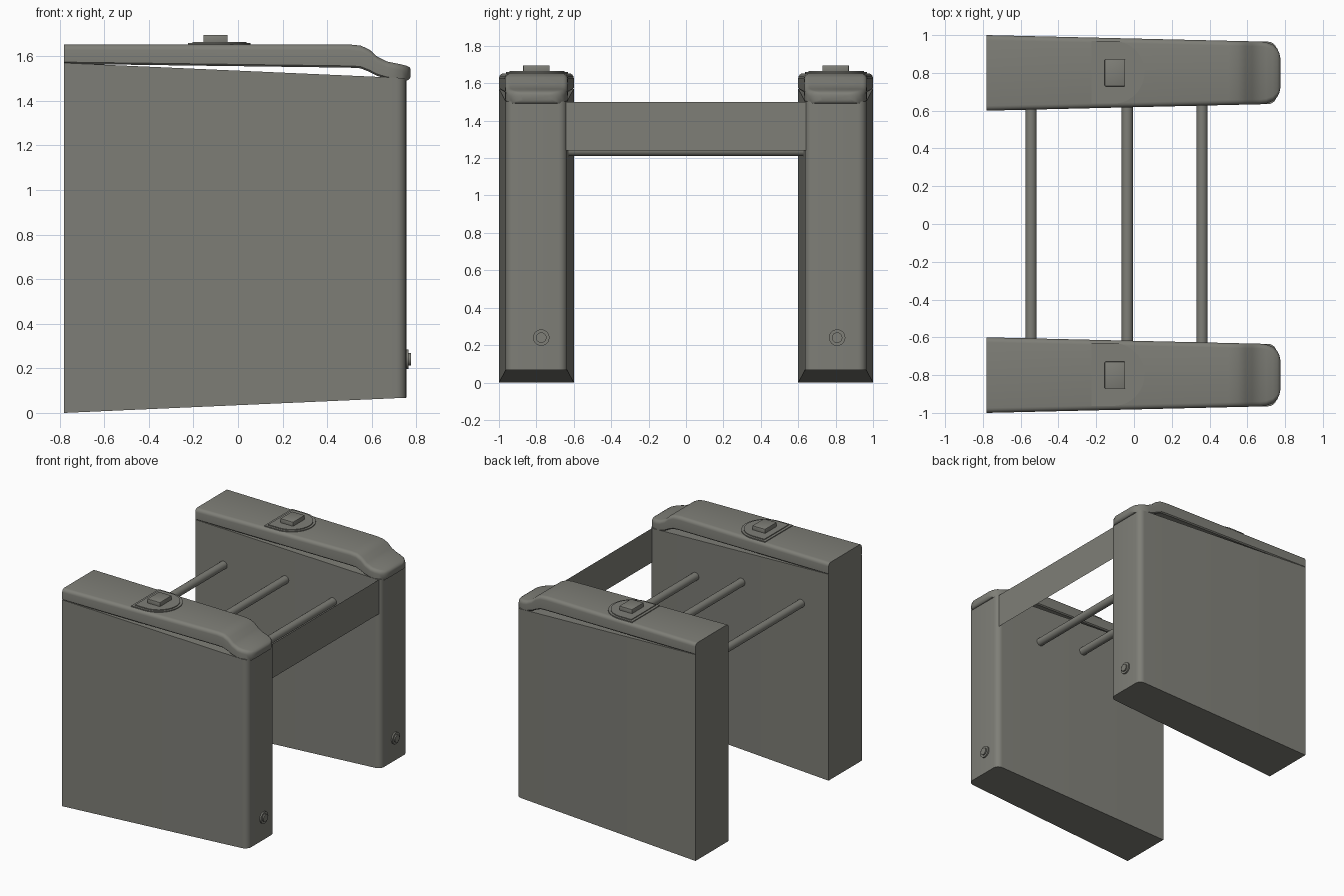
import bpy, bmesh, math
from mathutils import Matrix

if "Cube" in bpy.data.objects:
    bpy.data.objects.remove(bpy.data.objects["Cube"])

grey = bpy.data.materials.new("warm_grey")
grey.diffuse_color = (0.21, 0.21, 0.185, 1)
grey.use_nodes = True
grey.node_tree.nodes["Principled BSDF"].inputs["Base Color"].default_value = grey.diffuse_color


def finish(name, bm, angle=35, recalc=True):
    if recalc:
        bmesh.ops.recalc_face_normals(bm, faces=bm.faces)
    me = bpy.data.meshes.new(name)
    bm.to_mesh(me)
    bm.free()
    me.polygons.foreach_set("use_smooth", [True] * len(me.polygons))
    me.set_sharp_from_angle(angle=math.radians(angle))
    me.materials.append(grey)
    ob = bpy.data.objects.new(name, me)
    bpy.context.collection.objects.link(ob)
    return ob


def loft(name, rings):
    """Skin closed rings of points and cap both ends."""
    bm = bmesh.new()
    vr = [[bm.verts.new(p) for p in r] for r in rings]
    n = len(vr[0])
    for a, b in zip(vr, vr[1:]):
        for i in range(n):
            j = (i + 1) % n
            bm.faces.new((a[i], a[j], b[j], b[i]))
    bm.faces.new(vr[0])
    bm.faces.new(vr[-1])
    return finish(name, bm)


def cylinder(name, loc, r, depth, axis, seg=24):
    bm = bmesh.new()
    rot = Matrix.Rotation(math.pi / 2, 4, axis)
    bmesh.ops.create_cone(bm, cap_ends=True, segments=seg, radius1=r, radius2=r,
                          depth=depth, matrix=Matrix.Translation(loc) @ rot)
    return finish(name, bm)


def half_width(x):
    return 0.2 - 0.036 * (x + 0.78) / 1.535


def body(name, cy):
    # tapered plan outline with rounded front corners, sloping bottom and top
    r, xe = 0.045, 0.755
    side = [(-0.78, 0.2)]
    for i in range(7):
        a = math.pi / 2 * (1 - i / 6)
        side.append((xe - r + r * math.cos(a), half_width(xe - r) - r + r * math.sin(a)))
    plan = [(x, -y) for x, y in side] + side[::-1]
    rings = [[], []]
    for x, y in plan:
        slope = 0.068 * (x + 0.78) / 1.535
        rings[0].append((x, cy + y, slope))
        rings[1].append((x, cy + y, 1.57 - slope))
    loft(name, rings)


def lid(name, cy):
    # stations along x: x, bottom z, top z, narrowing
    stations = [(-0.78, 1.566, 1.653, 0), (0.50, 1.549, 1.653, 0), (0.55, 1.546, 1.648, 0),
                (0.59, 1.53, 1.63, 0), (0.625, 1.512, 1.598, 0), (0.67, 1.499, 1.576, 0),
                (0.70, 1.495, 1.57, 0.003), (0.735, 1.491, 1.563, 0.015),
                (0.758, 1.491, 1.557, 0.035), (0.77, 1.498, 1.55, 0.06),
                (0.775, 1.508, 1.54, 0.085)]
    rings = []
    for x, zb, zt, d in stations:
        h = half_width(x) - d
        r = min(0.026, (zt - zb) * 0.4)
        half = [(h - 0.008, zb), (h, zb + 0.008)]
        for k in range(5):
            a = math.pi / 2 * k / 4
            half.append((h - r + r * math.cos(a), zt - r + r * math.sin(a)))
        ring = half + [(-y, z) for y, z in half[::-1]]
        rings.append([(x, cy + y, z) for y, z in ring])
    loft(name, rings)


def d_plate(name, cy, x0, r, z0, z1):
    # D shaped plate: straight back edge, round front
    pts = [(x0, -r)]
    for i in range(25):
        a = -math.pi / 2 + math.pi * i / 24
        pts.append((-0.11 + r * math.cos(a), r * math.sin(a)))
    pts.append((x0, r))
    loft(name, [[(x, cy + y, z) for x, y in pts] for z in (z0, z1)])


# two cabinets with lid, card reader and front bolt
for tag, s, bolt_y in (("near", -1, -0.774), ("far", 1, 0.808)):
    cy = 0.8 * s
    body(tag + "_cabinet", cy)
    lid(tag + "_lid", cy)
    ry = cy + 0.003
    d_plate(tag + "_reader_rim", ry, -0.225, 0.166, 1.64, 1.659)
    d_plate(tag + "_reader_plate", ry, -0.205, 0.148, 1.65, 1.665)
    bm = bmesh.new()
    bmesh.ops.create_cube(bm, size=1, matrix=Matrix.Translation((-0.101, ry - 0.003, 1.675))
                          @ Matrix.Diagonal((0.108, 0.142, 0.042, 1)))
    bmesh.ops.bevel(bm, geom=bm.edges[:], offset=0.004, segments=2, affect='EDGES', profile=0.5)
    finish(tag + "_reader_button", bm)
    cylinder(tag + "_bolt_washer", (0.755, bolt_y, 0.24), 0.044, 0.022, 'Y')
    cylinder(tag + "_bolt_head", (0.76, bolt_y, 0.24), 0.028, 0.032, 'Y')

# three cross bars
for i, (x, z) in enumerate(((-0.545, 1.285), (-0.035, 1.305), (0.36, 1.24))):
    cylinder("cross_bar_%d" % (i + 1), (x, 0, z), 0.03, 1.26, 'X')

# thin front panel between the cabinets
bm = bmesh.new()
ys = (-0.645, 0, 0.645)
lo = [bm.verts.new((0.735, y, 1.24)) for y in ys]
hi = [bm.verts.new((0.735, y, 1.5)) for y in ys]
for i in range(2):
    bm.faces.new((lo[i], lo[i + 1], hi[i + 1], hi[i]))
finish("front_panel", bm, recalc=False)
